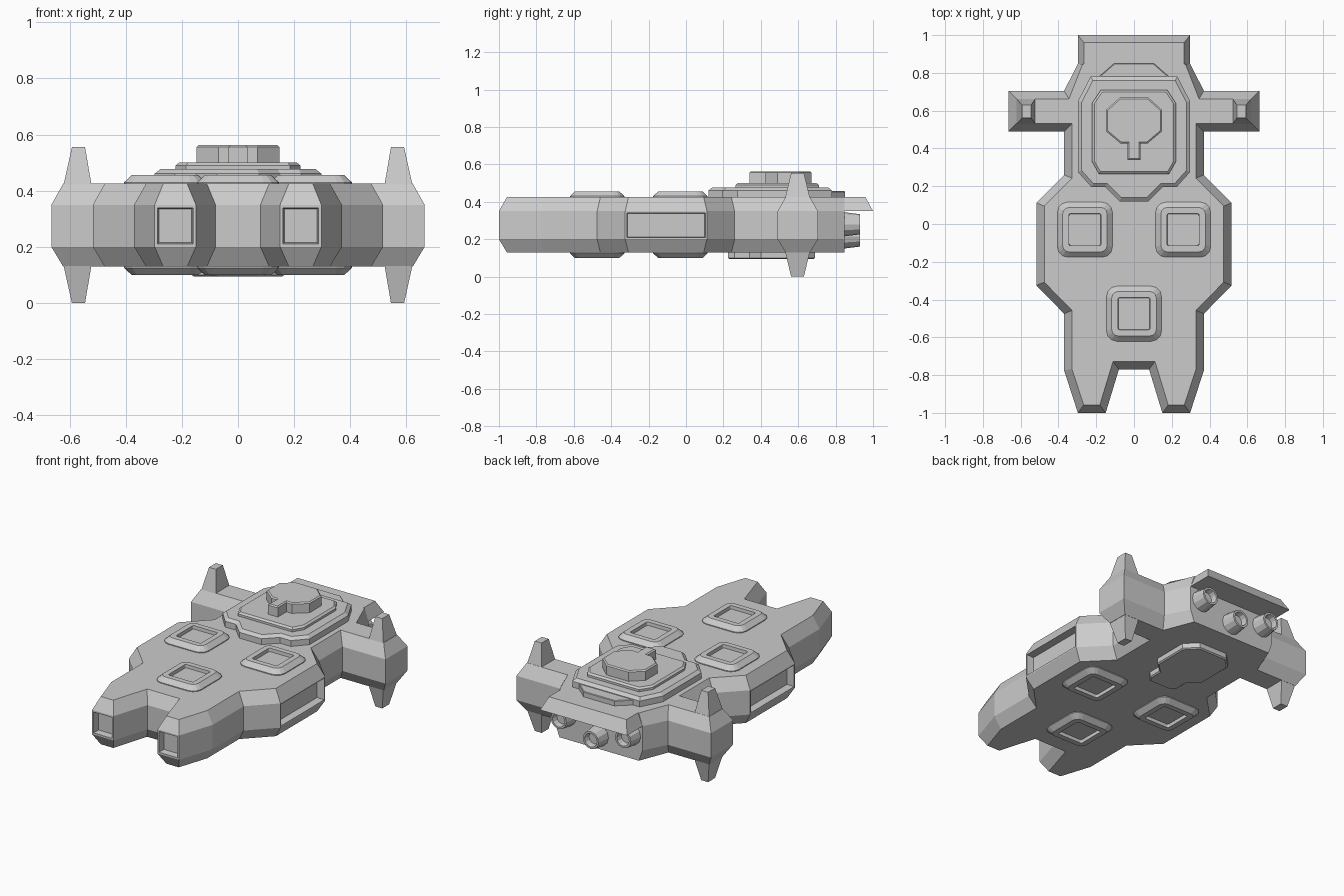
import bpy, bmesh
from math import pi, sin, cos
from mathutils import Vector, Matrix

if "Cube" in bpy.data.objects:
    bpy.data.objects.remove(bpy.data.objects["Cube"])

MID = 0.2775  # height of the hull's mirror plane


def mirrored(half):
    """Right half outline, front to back -> full counter-clockwise outline."""
    return half + [(-x, y) for x, y in reversed(half)]


def inset(pts, d):
    out = []
    for i, p in enumerate(pts):
        a, b, c = Vector(pts[i - 1]), Vector(p), Vector(pts[(i + 1) % len(pts)])
        e, f = (b - a).normalized(), (c - b).normalized()
        n, m = Vector((-e.y, e.x)), Vector((-f.y, f.x))
        out.append(tuple(b + (n + m) * d / (1 + n.dot(m))))
    return out


def loft(name, rings, matrix=Matrix.Identity(4), recess=None):
    """Skin a stack of (outline, z) rings; recess is called to cut windows."""
    bm = bmesh.new()
    loops = [[bm.verts.new((x, y, z)) for x, y in pts] for pts, z in rings]
    n = len(loops[0])
    for lo, hi in zip(loops, loops[1:]):
        for i in range(n):
            j = (i + 1) % n
            bm.faces.new((lo[i], lo[j], hi[j], hi[i]))
    bm.faces.new(loops[0][::-1])
    bm.faces.new(loops[-1])
    bm.normal_update()
    if recess:
        recess(bm)
    bm.transform(matrix)
    bmesh.ops.recalc_face_normals(bm, faces=bm.faces)
    me = bpy.data.meshes.new(name)
    bm.to_mesh(me)
    bm.free()
    ob = bpy.data.objects.new(name, me)
    bpy.context.collection.objects.link(ob)
    return ob


def rect(x0, x1, y0, y1):
    return [(x0, y0), (x1, y0), (x1, y1), (x0, y1)]


def rounded_square(cx, cy, h, r, steps=3):
    pts = []
    for k, (sx, sy) in enumerate([(1, -1), (1, 1), (-1, 1), (-1, -1)]):
        for s in range(steps + 1):
            a = -pi / 2 + k * pi / 2 + s / steps * pi / 2
            pts.append((cx + sx * (h - r) + r * cos(a), cy + sy * (h - r) + r * sin(a)))
    return pts


def circle(r, n=12):
    return [(r * cos(2 * pi * i / n), r * sin(2 * pi * i / n)) for i in range(n)]


FLIP = Matrix.Translation((0, 0, 2 * MID)) @ Matrix.Diagonal((1, 1, -1, 1))

# Hull with prow prongs, flank bulges and side arms
BACK = 0.848
outline = mirrored([(0.08, -0.77), (0.15, -1), (0.297, -1), (0.37, -0.775),
                    (0.37, -0.475), (0.517, -0.325), (0.517, 0.112), (0.37, 0.26),
                    (0.37, 0.49), (0.665, 0.49), (0.665, 0.705), (0.37, 0.705),
                    (0.297, BACK)])
cap = [(x, BACK if o[1] == BACK else y) for (x, y), o in zip(inset(outline, 0.042), outline)]


def hull_windows(bm):
    def cut(test, border, depth):
        faces = [f for f in bm.faces if abs(f.normal.z) < 0.1 and test(f.calc_center_median())]
        bmesh.ops.inset_individual(bm, faces=faces, thickness=border)
        bmesh.ops.inset_individual(bm, faces=faces, thickness=0.006, depth=-depth)
    cut(lambda c: abs(c.x) > 0.51 and c.y < 0.3, 0.012, 0.045)
    cut(lambda c: c.y < -0.99, 0.015, 0.04)


loft("hull", [(cap, 0.13), (outline, 0.2), (outline, 0.35), (cap, 0.425)],
     recess=hull_windows)

# Overhanging tail roof above the engines
loft("tail_roof", [(rect(-0.297, 0.297, 0.83, 1), 0.35),
                   (rect(-0.265, 0.265, 0.83, 0.96), 0.425)])

# Vertical spikes on the side arms, above and below
for side in (-1, 1):
    for up, m in (("upper", Matrix.Identity(4)), ("lower", FLIP)):
        loft(f"{up}_arm_spike", [(rect(0.522, 0.622, 0.53, 0.663), 0.42),
                                 (rect(0.545, 0.592, 0.562, 0.63), 0.555)],
             Matrix.Diagonal((side, 1, 1, 1)) @ m)

# Recessed hatches on deck and belly
for cx, cy in ((-0.26, -0.03), (0.26, -0.03), (0, -0.475)):
    rings = [(rounded_square(cx, cy, h, r), z) for h, r, z in
             ((0.146, 0.055, 0.42), (0.146, 0.055, 0.43), (0.118, 0.035, 0.456),
              (0.085, 0.008, 0.456), (0.083, 0.008, 0.436))]
    loft("deck_hatch", rings)
    loft("belly_hatch", rings, FLIP)


def tier(name, half, z0, z1, bevel):
    pts = mirrored(half)
    return loft(name, [(pts, z0), (pts, z1 - bevel * 0.8), (inset(pts, bevel), z1)])


# Stepped bridge
tier("bridge_base", [(0.075, 0.12), (0.15, 0.195), (0.225, 0.195), (0.297, 0.275),
                     (0.297, 0.65), (0.23, 0.78)], 0.42, 0.477, 0.02)
tier("bridge_middle", [(0.185, 0.265), (0.222, 0.33), (0.222, 0.64), (0.175, 0.71)],
     0.47, 0.5, 0.012)
tier("bridge_turret", [(0.034, 0.34), (0.034, 0.425), (0.07, 0.425), (0.147, 0.49),
                       (0.147, 0.605), (0.075, 0.67)], 0.49, 0.563, 0.008)
tier("bridge_rear_step", [(0.185, 0.74), (0.185, 0.78), (0.105, 0.85)], 0.42, 0.457, 0.004)

# Belly plate
tier("belly_plate", [(0.075, 0.225), (0.1, 0.26), (0.1, 0.34), (0.165, 0.4),
                     (0.165, 0.62), (0.095, 0.69)], 0.42, 0.461, 0.008).matrix_world = FLIP

# Engine nozzles
for x, z in ((-0.22, 0.28), (0, 0.215), (0.22, 0.28)):
    loft("engine_nozzle", [(circle(0.066), 0), (circle(0.054), 0.095),
                           (circle(0.042), 0.095), (circle(0.036), 0.06)],
         Matrix.Translation((x, 0.835, z)) @ Matrix.Rotation(-pi / 2, 4, 'X'))
